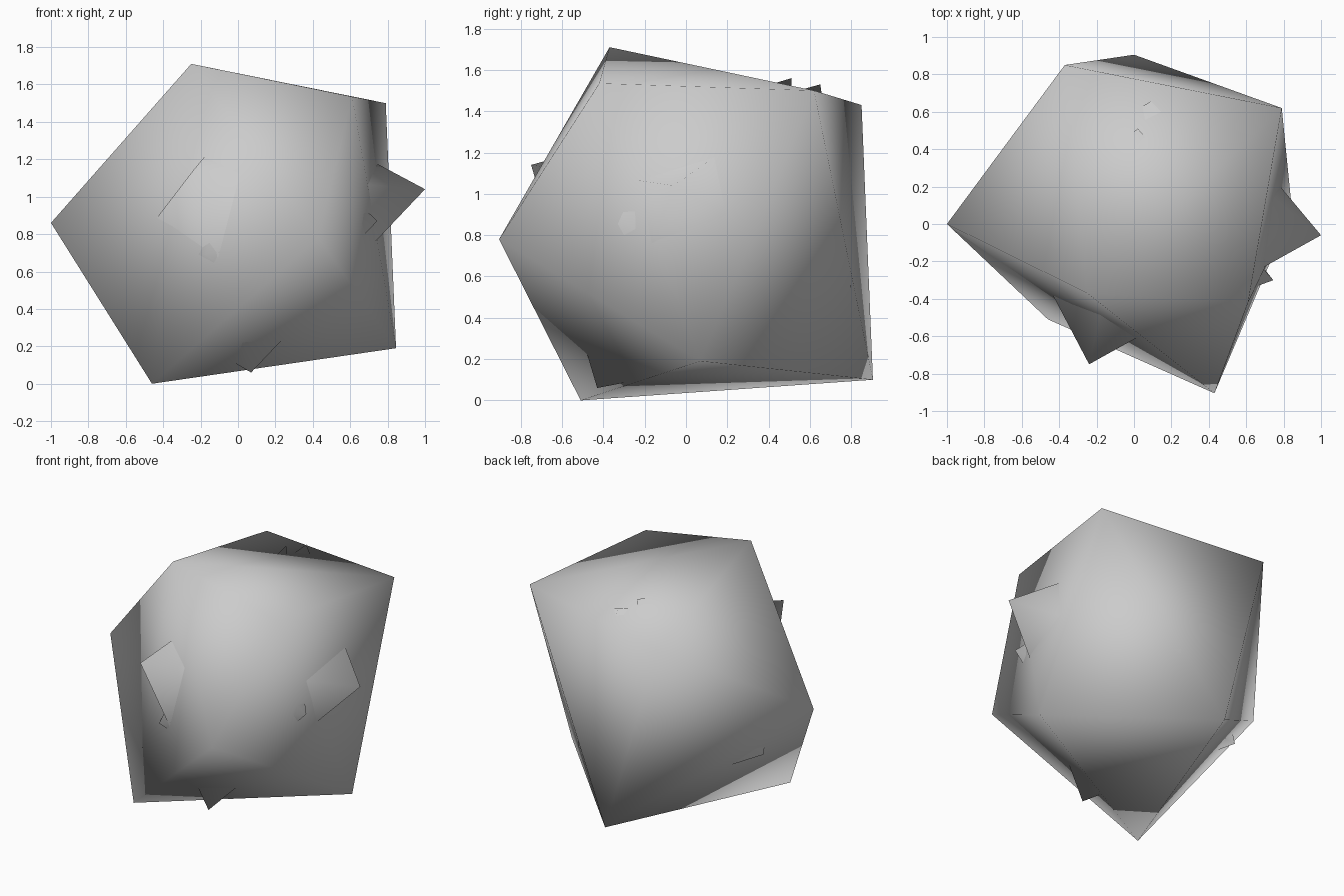
import bpy
import bmesh

cube = bpy.data.objects.get("Cube")
if cube:
    bpy.data.objects.remove(cube, do_unlink=True)

stone = bpy.data.materials.new("stone_grey")
stone.use_nodes = True
colour = (0.6, 0.6, 0.6, 1)
stone.diffuse_color = colour
stone.node_tree.nodes["Principled BSDF"].inputs["Base Color"].default_value = colour


def make_rock(name, corners):
    """Wrap a smooth shaded convex block around a few corner points."""
    bm = bmesh.new()
    for corner in corners:
        bm.verts.new(corner)
    result = bmesh.ops.convex_hull(bm, input=bm.verts)
    loose = [v for v in result["geom_interior"] if isinstance(v, bmesh.types.BMVert)]
    bmesh.ops.delete(bm, geom=loose, context="VERTS")
    bmesh.ops.recalc_face_normals(bm, faces=bm.faces)
    for face in bm.faces:
        face.smooth = True
    mesh = bpy.data.meshes.new(name)
    bm.to_mesh(mesh)
    bm.free()
    mesh.materials.append(stone)
    rock = bpy.data.objects.new(name, mesh)
    bpy.context.collection.objects.link(rock)
    return rock


# Main boulder: a skewed, tilted block
make_rock("boulder", [
    (-0.46, -0.51, 0.0), (-0.25, -0.37, 1.71),
    (-1.0, 0.0, 0.86), (0.43, -0.905, 0.78),
    (0.0, 0.905, 0.10), (0.79, 0.62, 1.50),
    (0.845, 0.07, 0.19), (-0.37, 0.85, 1.43),
    (0.61, -0.42, 1.535),
])

# Inner block whose corners break through the boulder as spikes
make_rock("large_spike_block", [
    (1.0, -0.06, 1.04), (-0.24, -0.75, 1.14),
    (0.07, -0.43, 0.06), (0.08, 0.65, 1.53),
    (0.28, 0.80, 0.55), (-0.715, 0.155, 0.52),
    (-0.1, 0.55, 0.25),
])

# Smaller inner block with just its corner tips showing
make_rock("small_spike_block", [
    (0.745, -0.30, 0.87), (-0.17, -0.64, 0.69),
    (0.02, 0.51, 1.56), (0.0, -0.35, 1.3),
    (0.1, 0.5, 0.3), (-0.5, 0.1, 0.7), (0.2, -0.3, 0.3),
])
